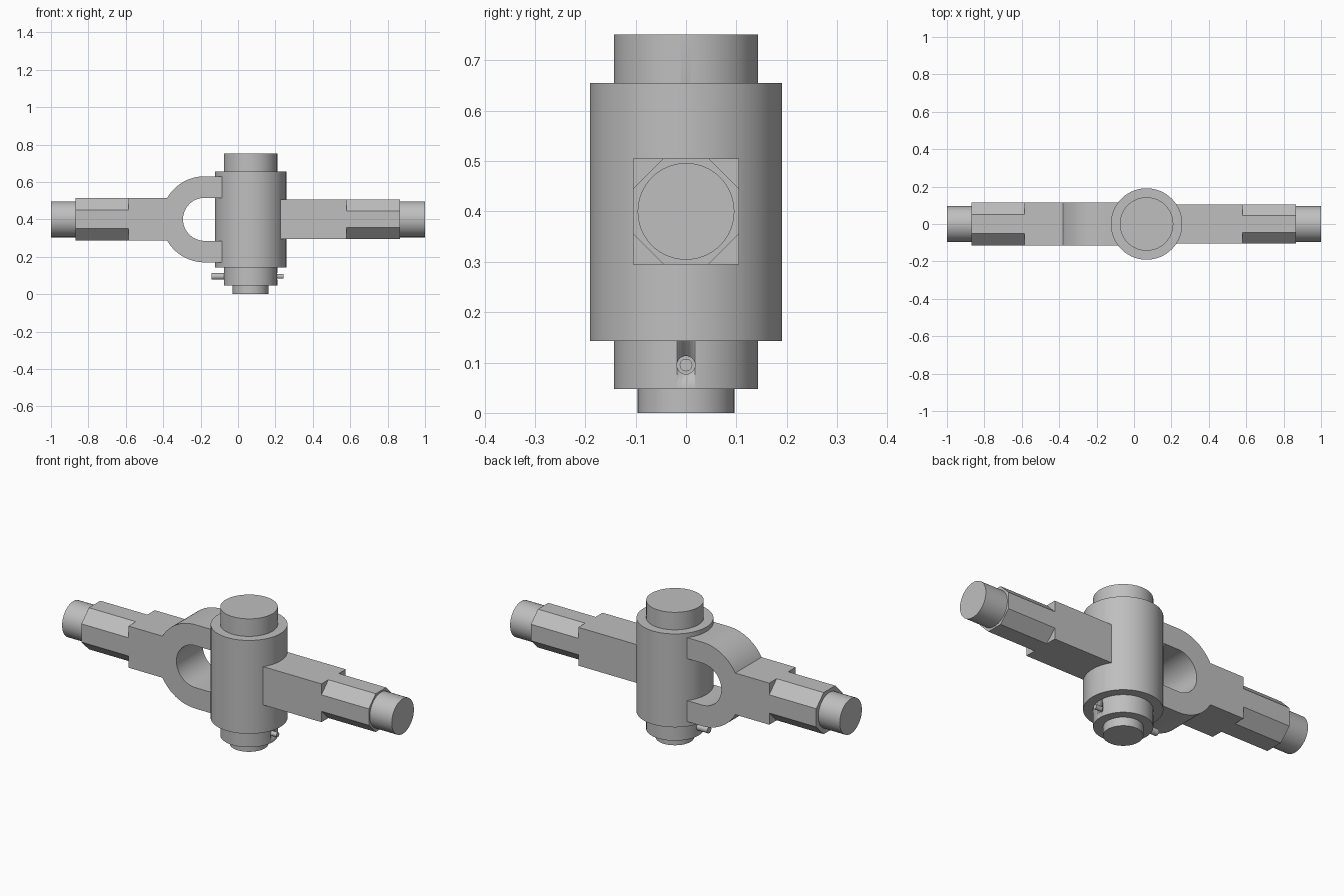
import bpy
import math
from mathutils import Matrix, Vector

cube = bpy.data.objects.get("Cube")
if cube:
    bpy.data.objects.remove(cube, do_unlink=True)

steel = bpy.data.materials.new("steel_grey")
steel.use_nodes = True
GREY = (0.52, 0.52, 0.52, 1)
steel.diffuse_color = GREY
steel.node_tree.nodes["Principled BSDF"].inputs["Base Color"].default_value = GREY

AXIS_Z = 0.4      # height of the rod axis
HUB_X = 0.067     # centre of the upright hub


def finish(obj, name):
    obj.name = name
    obj.data.materials.append(steel)
    bpy.ops.object.select_all(action="DESELECT")
    obj.select_set(True)
    bpy.context.view_layer.objects.active = obj
    bpy.ops.object.shade_smooth_by_angle(angle=math.radians(30))
    return obj


def prism(name, profile, along, start, end):
    """Extrude a 2D profile along x (profile is y, z) or y (profile is x, z)."""
    def place(p, d):
        return (d, p[0], p[1]) if along == "x" else (p[0], d, p[1])
    n = len(profile)
    verts = [place(p, d) for d in (start, end) for p in profile]
    faces = [tuple(range(n)), tuple(range(n, 2 * n))]
    faces += [(i, (i + 1) % n, (i + 1) % n + n, i + n) for i in range(n)]
    mesh = bpy.data.meshes.new(name)
    mesh.from_pydata(verts, [], faces)
    obj = bpy.data.objects.new(name, mesh)
    bpy.context.collection.objects.link(obj)
    bpy.context.view_layer.objects.active = obj
    obj.select_set(True)
    bpy.ops.object.mode_set(mode="EDIT")
    bpy.ops.mesh.select_all(action="SELECT")
    bpy.ops.mesh.normals_make_consistent(inside=False)
    bpy.ops.object.mode_set(mode="OBJECT")
    return finish(obj, name)


def cylinder(name, radius, a, b, sides=64):
    """Round bar from point a to point b."""
    a, b = Vector(a), Vector(b)
    bpy.ops.mesh.primitive_cylinder_add(vertices=sides, radius=radius, depth=(b - a).length)
    obj = bpy.context.object
    turn = (b - a).to_track_quat("Z", "Y").to_matrix().to_4x4()
    obj.data.transform(Matrix.Translation((a + b) / 2) @ turn)
    return finish(obj, name)


def square(half, cut=0):
    """Square section, with cut corners if cut is given."""
    k = half - cut
    if not cut:
        pts = [(-half, -half), (half, -half), (half, half), (-half, half)]
    else:
        pts = [(-k, -half), (k, -half), (half, -k), (half, k),
               (k, half), (-k, half), (-half, k), (-half, -k)]
    return [(y, z + AXIS_Z) for y, z in pts]


def rod(side, sign, half, cut, inner, shoulder, tip, radius):
    """Square bar, cut-corner bar and round end, from the hub outwards."""
    prism(side + "_square_bar", square(half), "x", sign * inner, sign * shoulder)
    prism(side + "_chamfered_bar", square(half, cut), "x", sign * shoulder, sign * tip)
    cylinder(side + "_round_end", radius, (sign * tip, 0, AXIS_Z), (sign, 0, AXIS_Z))


# Rods on both sides
rod("left", 1, 0.105, 0.06, 0.15, 0.58, 0.867, 0.096)
rod("right", -1, 0.114, 0.064, 0.36, 0.585, 0.87, 0.096)

# Fork: a half ring with two straight arms running into the hub
FORK_X, OUTER, INNER, ARM_END = -0.179, 0.23, 0.115, -0.03
STEPS = 40
angles = [math.pi / 2 + math.pi * i / STEPS for i in range(STEPS + 1)]


def arc(r):
    return [(FORK_X + r * math.cos(t), AXIS_Z + r * math.sin(t)) for t in angles]


fork = [(ARM_END, AXIS_Z + OUTER)] + arc(OUTER) + [(ARM_END, AXIS_Z - OUTER)]
fork += [(ARM_END, AXIS_Z - INNER)] + arc(INNER)[::-1] + [(ARM_END, AXIS_Z + INNER)]
prism("fork", fork, "y", -0.114, 0.114)

# Hub and the stepped pin through it
cylinder("hub", 0.191, (HUB_X, 0, 0.143), (HUB_X, 0, 0.655), 96)
pin = cylinder("hinge_pin", 0.143, (HUB_X, 0, 0.047), (HUB_X, 0, 0.751), 96)
cylinder("pin_foot", 0.096, (HUB_X, 0, 0), (HUB_X, 0, 0.047))

# Locking pin, thicker on one side, in a drilled hole on the other
PIN_Z = 0.095
drill = cylinder("locking_hole_cutter", 0.018, (0.12, 0, PIN_Z), (0.3, 0, PIN_Z), 24)
drill.hide_render = True
drill.hide_viewport = True
hole = pin.modifiers.new("locking_hole", "BOOLEAN")
hole.operation = "DIFFERENCE"
hole.solver = "EXACT"
hole.object = drill
cylinder("locking_pin_head", 0.018, (-0.141, 0, PIN_Z), (0, 0, PIN_Z), 24)
cylinder("locking_pin", 0.0125, (0, 0, PIN_Z), (0.242, 0, PIN_Z), 24)
